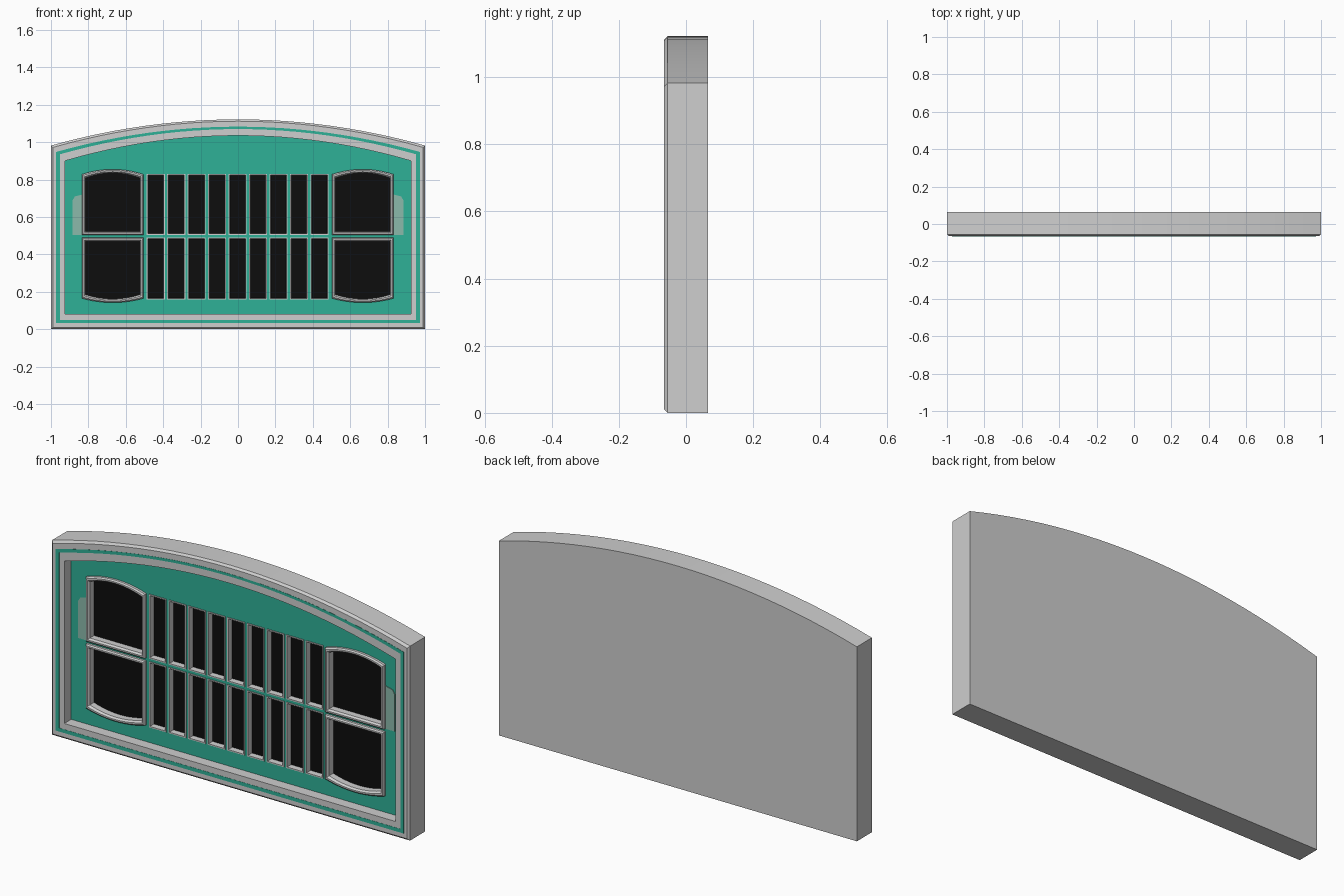
import bpy, bmesh, math

if "Cube" in bpy.data.objects:
    bpy.data.objects.remove(bpy.data.objects["Cube"])


def material(name, rgb):
    m = bpy.data.materials.new(name)
    m.diffuse_color = (*rgb, 1)
    m.use_nodes = True
    m.node_tree.nodes["Principled BSDF"].inputs["Base Color"].default_value = m.diffuse_color
    return m


GREY = material("light_grey", (0.62, 0.62, 0.62))
TEAL = material("teal", (0.028, 0.44, 0.31))
BLACK = material("black", (0.004, 0.004, 0.004))
PALE = material("pale_teal", (0.26, 0.49, 0.41))

FLOOR = 0.02      # back of the recess
PANEL = -0.01     # front of the teal panel
FRONT = -0.065


def edge(x0, x1, side, mid, n):
    """Bowed edge from x0 to x1, endpoints at side, centre at mid."""
    n = n if abs(side - mid) > 1e-6 else 1
    pts = []
    for i in range(n + 1):
        t = i / n
        pts.append((x0 + (x1 - x0) * t, side + (mid - side) * (1 - (2 * t - 1) ** 2)))
    return pts


def outline(cx, hw, bs, bm, ts, tm, inset=0.0, n=12):
    """Closed XZ outline with optional bowed bottom and top."""
    d = inset
    return (edge(cx - hw + d, cx + hw - d, bs + d, bm + d, n)
            + edge(cx + hw - d, cx - hw + d, ts - d, tm - d, n))


def add(name, bm, mat):
    bmesh.ops.recalc_face_normals(bm, faces=bm.faces)
    me = bpy.data.meshes.new(name)
    bm.to_mesh(me)
    bm.free()
    me.materials.append(mat)
    ob = bpy.data.objects.new(name, me)
    bpy.context.collection.objects.link(ob)
    bpy.context.view_layer.objects.active = ob
    bpy.ops.object.select_all(action='DESELECT')
    ob.select_set(True)
    bpy.ops.object.shade_smooth_by_angle(angle=math.radians(20))
    return ob


def loft(name, loops, mat, ring=False):
    """Skin (points, y) loops; ring closes last to first, otherwise ends are capped."""
    bm = bmesh.new()
    rows = [[bm.verts.new((x, y, z)) for x, z in pts] for pts, y in loops]
    pairs = list(zip(rows, rows[1:]))
    if ring:
        pairs.append((rows[-1], rows[0]))
    else:
        bm.faces.new(rows[0])
        bm.faces.new(rows[-1])
    for a, b in pairs:
        for i in range(len(a)):
            j = (i + 1) % len(a)
            bm.faces.new((a[i], a[j], b[j], b[i]))
    return add(name, bm, mat)


def plate(name, pts, y0, y1, mat):
    return loft(name, [(pts, y0), (pts, y1)], mat)


def plate_with_holes(name, outlines, y0, y1, mat):
    cu = bpy.data.curves.new(name, 'CURVE')
    cu.dimensions = '2D'
    cu.fill_mode = 'BOTH'
    cu.extrude = abs(y1 - y0) / 2
    for pts in outlines:
        sp = cu.splines.new('POLY')
        sp.points.add(len(pts) - 1)
        for p, (x, z) in zip(sp.points, pts):
            p.co = (x, z, 0, 1)
        sp.use_cyclic_u = True
    tmp = bpy.data.objects.new(name + "_curve", cu)
    bpy.context.collection.objects.link(tmp)
    dg = bpy.context.evaluated_depsgraph_get()
    me = bpy.data.meshes.new_from_object(tmp.evaluated_get(dg))
    bm = bmesh.new()
    bm.from_mesh(me)
    bpy.data.objects.remove(tmp)
    bpy.data.meshes.remove(me)
    bmesh.ops.remove_doubles(bm, verts=bm.verts, dist=1e-5)
    for v in bm.verts:
        x, z, d = v.co
        v.co = (x, (y0 + y1) / 2 - d, z)
    for f in bm.faces:
        f.material_index = 0
    return add(name, bm, mat)


# Arched outer frame with chamfered front edge and recess
outer = (0, 1.0, 0, 0, 0.982, 1.122)
inner = outline(0, 0.925, 0.08, 0.08, 0.9, 1.035, n=24)
body_pts = outline(*outer, n=24)
loft("outer_frame", [(body_pts, 0.065), (body_pts, -0.055),
                     (outline(*outer, inset=0.01, n=24), FRONT),
                     (inner, FRONT), (inner, FLOOR)], GREY)

# Thin teal line around the frame face
a = outline(0, 0.972, 0.032, 0.032, 0.948, 1.083, n=24)
b = outline(0, 0.953, 0.05, 0.05, 0.935, 1.07, n=24)
loft("frame_stripe", [(a, FRONT + 0.001), (a, FRONT - 0.001),
                      (b, FRONT - 0.001), (b, FRONT + 0.001)], TEAL, ring=True)

# Opening layout: large arched windows at the sides, narrow slots between
large, small = [], []
for cx in (-0.67, 0.667):
    large.append((cx, 0.165, 0.503, 0.503, 0.828, 0.855))
    large.append((cx, 0.165, 0.165, 0.142, 0.49, 0.49))
for i in range(-4, 5):
    small.append((i * 0.1095 - 0.002, 0.0485, 0.505, 0.505, 0.83, 0.83))
    small.append((i * 0.1095 - 0.002, 0.0485, 0.158, 0.158, 0.49, 0.49))

# Teal panel pierced by all openings
plate_with_holes("teal_panel", [inner] + [outline(*o) for o in large + small],
                 PANEL, FLOOR, TEAL)

# Large window frames with bevelled faces, and their panes
for o in large:
    loft("window_frame", [(outline(*o), FLOOR), (outline(*o), -0.022),
                          (outline(*o, inset=0.006), -0.028),
                          (outline(*o, inset=0.013), -0.028),
                          (outline(*o, inset=0.02), -0.018),
                          (outline(*o, inset=0.02), FLOOR)], GREY, ring=True)
    plate("window_pane", outline(*o, inset=0.015), 0.015, FLOOR, BLACK)

# Narrow slot trims and panes
for o in small:
    loft("slot_trim", [(outline(*o), FLOOR), (outline(*o), -0.014),
                       (outline(*o, inset=0.006), -0.014),
                       (outline(*o, inset=0.008), FLOOR)], GREY, ring=True)
    plate("slot_pane", outline(*o, inset=0.004), 0.015, FLOOR, BLACK)

# Pale side plates beside the upper windows
for s in (-1, 1):
    pts = [(s * 0.832, 0.503), (s * 0.884, 0.503), (s * 0.884, 0.69),
           (s * 0.872, 0.71), (s * 0.832, 0.72)]
    plate("side_plate", pts, PANEL - 0.003, PANEL + 0.002, PALE)
